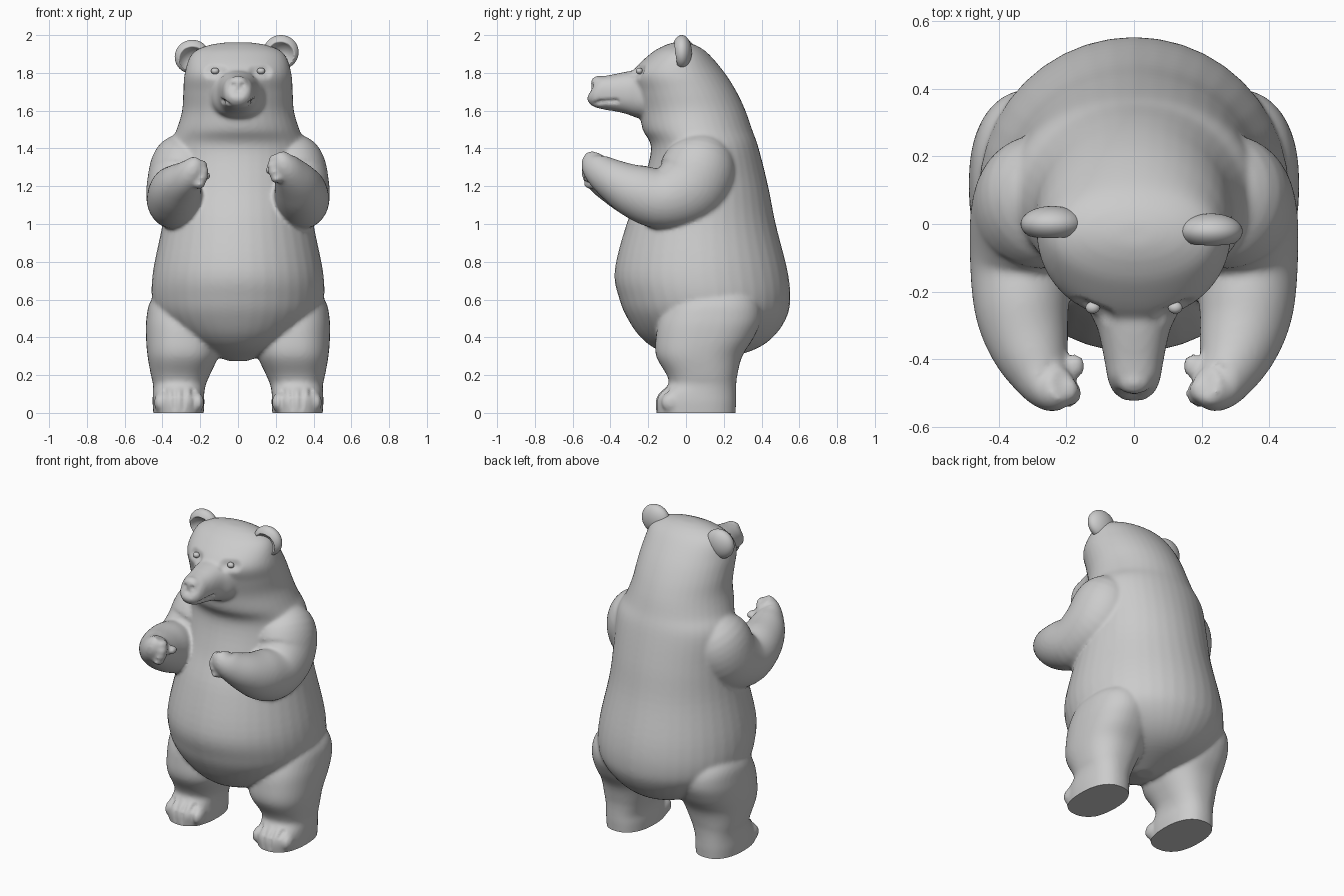
import bpy, bmesh, math
from mathutils import Vector, Matrix

cube = bpy.data.objects.get("Cube")
if cube:
    bpy.data.objects.remove(cube)

grey = bpy.data.materials.new("soft grey")
grey.use_nodes = True
grey.diffuse_color = (0.6, 0.6, 0.6, 1)
grey.node_tree.nodes["Principled BSDF"].inputs["Base Color"].default_value = (0.6, 0.6, 0.6, 1)


def spline(rows, steps=5):
    """Catmull-Rom interpolation of rows of numbers."""
    rows = [Vector(r) for r in rows]
    ext = [rows[0]] + rows + [rows[-1]]
    out = []
    for a, b, c, d in zip(ext, ext[1:], ext[2:], ext[3:]):
        for i in range(steps):
            t = i / steps
            out.append(0.5 * (2 * b + (c - a) * t + (2 * a - 5 * b + 4 * c - d) * t * t
                              + (3 * b - a - 3 * c + d) * t ** 3))
    return out + [rows[-1]]


def loft(bm, sections, follow=False, power=1.0, sides=40):
    """Closed skin over elliptical rings: x, y, z, half width, half depth."""
    rows = spline(sections)
    rings = []
    for i, r in enumerate(rows):
        u, v = Vector((1, 0, 0)), Vector((0, 1, 0))
        if follow:
            t = (rows[min(i + 1, len(rows) - 1)] - rows[max(i - 1, 0)])
            t = Vector(t[:3]).normalized()
            u = (u - t * u.dot(t)).normalized()
            v = t.cross(u)
        ring = []
        for k in range(sides):
            a = math.tau * k / sides
            c, s = math.cos(a), math.sin(a)
            c, s = math.copysign(abs(c) ** power, c), math.copysign(abs(s) ** power, s)
            ring.append(bm.verts.new(Vector(r[:3]) + u * c * r[3] + v * s * r[4]))
        rings.append(ring)
    for p, q in zip(rings, rings[1:]):
        for k in range(sides):
            n = (k + 1) % sides
            bm.faces.new((p[k], p[n], q[n], q[k]))
    bm.faces.new(rings[0])
    bm.faces.new(rings[-1])


def ball(bm, loc, size):
    m = Matrix.Translation(loc) @ Matrix.Diagonal((*size, 1))
    bmesh.ops.create_uvsphere(bm, u_segments=24, v_segments=16, radius=1, matrix=m)


def finish(bm, name):
    bmesh.ops.recalc_face_normals(bm, faces=bm.faces[:])
    mesh = bpy.data.meshes.new(name)
    bm.to_mesh(mesh)
    bm.free()
    mesh.materials.append(grey)
    mesh.shade_smooth()
    ob = bpy.data.objects.new(name, mesh)
    bpy.context.collection.objects.link(ob)
    return ob


def dent(bm, points, radius, depth):
    """Press a soft groove into the skin along a polyline."""
    pts = [Vector(p) for p in points]
    path = [a.lerp(b, i / 8) for a, b in zip(pts, pts[1:]) for i in range(9)] or pts
    for v in bm.verts:
        d = min((v.co - p).length for p in path) if (v.co - pts[0]).length < 0.3 else 1
        if d < radius:
            v.co -= v.normal * depth * (1 - (d / radius) ** 2) ** 2


bm = bmesh.new()
# Torso and head in one skin
loft(bm, [(0, .1, .275, .05, .05), (0, .105, .33, .2, .245), (0, .11, .4, .32, .35),
          (0, .11, .5, .42, .42), (0, .1, .6, .455, .452), (0, .08, .75, .45, .458),
          (0, .08, 1, .4, .395), (0, .1, 1.2, .375, .335), (0, .1, 1.4, .365, .285),
          (0, .06, 1.5, .325, .29), (0, .035, 1.6, .296, .28), (0, 0, 1.7, .29, .268),
          (0, -.04, 1.8, .282, .245), (0, -.035, 1.9, .245, .155),
          (0, -.03, 1.945, .16, .085), (0, -.03, 1.962, .06, .03)])
# Muzzle, nose pad and lower jaw
loft(bm, [(0, -.12, 1.68, .17, .14), (0, -.24, 1.69, .14, .13), (0, -.31, 1.695, .108, .113),
          (0, -.4, 1.695, .088, .094), (0, -.46, 1.697, .077, .084),
          (0, -.49, 1.705, .062, .068), (0, -.5, 1.71, .04, .045)], True, .85)
ball(bm, (0, -.465, 1.745), (.052, .04, .04))
ball(bm, (0, -.4, 1.64), (.062, .065, .04))

for side in (1, -1):
    # Leg and foot
    loft(bm, [(side * x, y, z, a, b) for x, y, z, a, b in (
        (.315, .055, -.04, .13, .205), (.315, .052, .05, .137, .213),
        (.315, .06, .1, .136, .205), (.31, .086, .15, .14, .18),
        (.305, .085, .2, .156, .187), (.292, .07, .3, .187, .228), (.29, .1, .4, .197, .26),
        (.285, .13, .5, .2, .27), (.28, .15, .6, .178, .23), (.25, .15, .7, .1, .14))],
        power=.85)
    # Toes
    for i in range(5):
        ball(bm, (side * (.21 + .051 * i), -.105 + .012 * abs(i - 1.6), .055), (.03, .055, .05))
    # Arm, with the left paw held slightly higher
    lift = 0 if side > 0 else -.03
    loft(bm, [(side * x, y, z, a, b) for x, y, z, a, b in (
        (.2, .1, 1.43, .1, .1), (.265, .08, 1.33, .18, .19), (.305, .02, 1.2, .18, .2),
        (.335, -.12, 1.135, .15, .165), (.33, -.26, 1.17, .138, .145),
        (.305, -.37, 1.225 + lift / 2, .115, .115), (.27, -.45, 1.28 + lift, .085, .09),
        (.235, -.48, 1.325 + lift, .068, .075), (.215, -.47, 1.365 + lift, .04, .05))], True)
    # Curled fingers and thumb
    for x, y, z in ((.195, -.49, 1.345), (.185, -.5, 1.31), (.19, -.505, 1.275),
                    (.205, -.505, 1.24), (.175, -.42, 1.285)):
        ball(bm, (side * x, y, z + lift), (.032, .037, .024))

# Fuse the parts into one soft skin
body = finish(bm, "body")
fuse = body.modifiers.new("fuse", "REMESH")
fuse.mode, fuse.voxel_size, fuse.use_smooth_shade = "VOXEL", .011, True
soft = body.modifiers.new("soften", "SMOOTH")
soft.factor, soft.iterations = .5, 7
graph = bpy.context.evaluated_depsgraph_get()
skin = bpy.data.meshes.new_from_object(body.evaluated_get(graph))
body.modifiers.clear()

bm = bmesh.new()
bm.from_mesh(skin)
bm.normal_update()
# Mouth, nose and eye creases
dent(bm, [(0, -.5, 1.655), (0, -.5, 1.705)], .014, .008)
for s in (1, -1):
    dent(bm, [(0, -.495, 1.652), (s * .04, -.48, 1.645), (s * .08, -.44, 1.645),
              (s * .09, -.37, 1.65)], .02, .014)
    dent(bm, [(s * .027, -.505, 1.735)], .02, .014)
    dent(bm, [(s * .1, -.27, 1.81), (s * .15, -.25, 1.812)], .05, .018)
    # Gaps between the toes
    for i in range(4):
        x = s * (.2355 + .051 * i)
        dent(bm, [(x, -.17, .02), (x, -.16, .09), (x, -.1, .12)], .022, .01)
# Flat soles
bmesh.ops.bisect_plane(bm, geom=bm.verts[:] + bm.edges[:] + bm.faces[:], plane_co=(0, 0, 0),
                       plane_no=(0, 0, -1), clear_outer=True)
caps = bmesh.ops.holes_fill(bm, edges=[e for e in bm.edges if e.is_boundary], sides=0)["faces"]
for f in bm.faces:
    f.smooth = True
for f in caps:
    f.smooth = False
    for e in f.edges:
        e.smooth = False
bm.to_mesh(body.data)
bm.free()

# Ears: flattened balls with a cupped front
for name, loc, tilt in (("left_ear", (.228, -.022, 1.91), .1),
                        ("right_ear", (-.242, 0, 1.885), -.1)):
    bm = bmesh.new()
    bmesh.ops.create_uvsphere(bm, u_segments=48, v_segments=48, radius=1,
                              matrix=Matrix.Rotation(math.pi / 2, 4, "X"))
    for v in bm.verts:
        r = math.hypot(v.co.x, v.co.z + .15)
        if v.co.y < 0:
            v.co.y += 1.35 * max(0, 1 - (r / .75) ** 2) ** .8
    bm.transform(Matrix.Translation(loc) @ Matrix.Rotation(tilt, 4, "Y")
                 @ Matrix.Diagonal((.093, .053, .09, 1)))
    finish(bm, name)

# Eyes
for name, s in (("left_eye", 1), ("right_eye", -1)):
    bm = bmesh.new()
    ball(bm, (s * .122, -.247, 1.81), (.021, .018, .017))
    finish(bm, name)
